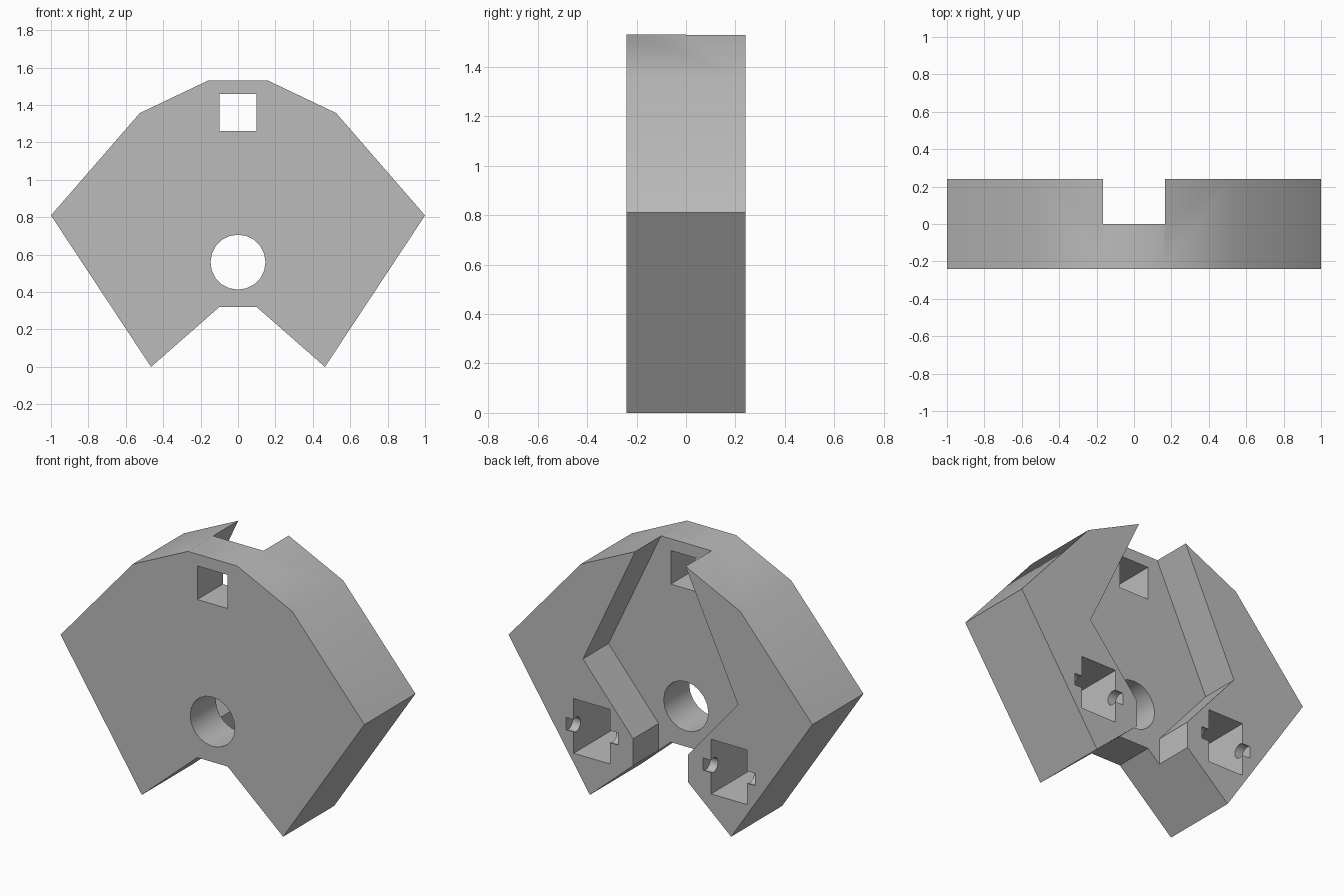
import bpy, bmesh, math

cube = bpy.data.objects.get("Cube")
if cube:
    bpy.data.objects.remove(cube, do_unlink=True)

HALF = 0.24      # half the plate thickness
PAST = 0.4       # cutters that run right through reach this far


def material(name, rgb):
    mat = bpy.data.materials.new(name)
    mat.use_nodes = True
    mat.diffuse_color = (*rgb, 1)
    mat.node_tree.nodes["Principled BSDF"].inputs["Base Color"].default_value = (*rgb, 1)
    return mat


def prism(name, profile, start, end, axis="Y"):
    """Extrude a closed 2D profile along Y (points x, z) or X (points y, z)."""
    bm = bmesh.new()
    place = (lambda p, d: (p[0], d, p[1])) if axis == "Y" else (lambda p, d: (d, p[0], p[1]))
    a = [bm.verts.new(place(p, start)) for p in profile]
    b = [bm.verts.new(place(p, end)) for p in profile]
    bm.faces.new(a)
    bm.faces.new(b)
    for i in range(len(a)):
        j = (i + 1) % len(a)
        bm.faces.new((a[i], a[j], b[j], b[i]))
    bmesh.ops.recalc_face_normals(bm, faces=bm.faces)
    mesh = bpy.data.meshes.new(name)
    bm.to_mesh(mesh)
    bm.free()
    obj = bpy.data.objects.new(name, mesh)
    bpy.context.collection.objects.link(obj)
    return obj


def mirrored(half):
    return half + [(-x, z) for x, z in reversed(half)]


def rect(cx, cz, w, h):
    return [(cx - w / 2, cz - h / 2), (cx + w / 2, cz - h / 2),
            (cx + w / 2, cz + h / 2), (cx - w / 2, cz + h / 2)]


def circle(cx, cz, r, n):
    return [(cx + r * math.cos(math.tau * i / n), cz + r * math.sin(math.tau * i / n))
            for i in range(n)]


# Main plate
body = prism("body_plate", mirrored([(0.1, 0.32), (0.465, 0), (1, 0.81),
                                     (0.525, 1.357), (0.162, 1.53)]), -HALF, HALF)
body.data.materials.append(material("plain grey", (0.5, 0.5, 0.5)))

# Back channel, open at the top and bottom
cutters = [prism("channel_cutter", mirrored([(0.18, -0.1), (0.18, 0.41), (0.51, 0.797),
                                             (0.13, 1.604)]), 0, PAST)]
# Square window and round bore
cutters.append(prism("window_cutter", rect(0, 1.36, 0.2, 0.2), -PAST, PAST))
cutters.append(prism("bore_cutter", circle(0, 0.56, 0.147, 20), -PAST, PAST))
# Back pockets, each with a round axle groove across it
for side in (-1, 1):
    x = side * 0.452
    cutters.append(prism("pocket_cutter", rect(x, 0.382, 0.238, 0.325), -0.16, PAST))
    cutters.append(prism("axle_cutter", circle(0.218, 0.383, 0.043, 16),
                         x - 0.171, x + 0.171, "X"))

# Cut everything out, then remove the cutters
bpy.context.view_layer.objects.active = body
body.select_set(True)
for cutter in cutters:
    cutter.hide_render = True
    mod = body.modifiers.new("cut", "BOOLEAN")
    mod.operation = "DIFFERENCE"
    mod.solver = "EXACT"
    mod.object = cutter
    bpy.ops.object.modifier_apply(modifier=mod.name)
    bpy.data.objects.remove(cutter, do_unlink=True)

bpy.ops.object.shade_smooth_by_angle(angle=math.radians(30))
